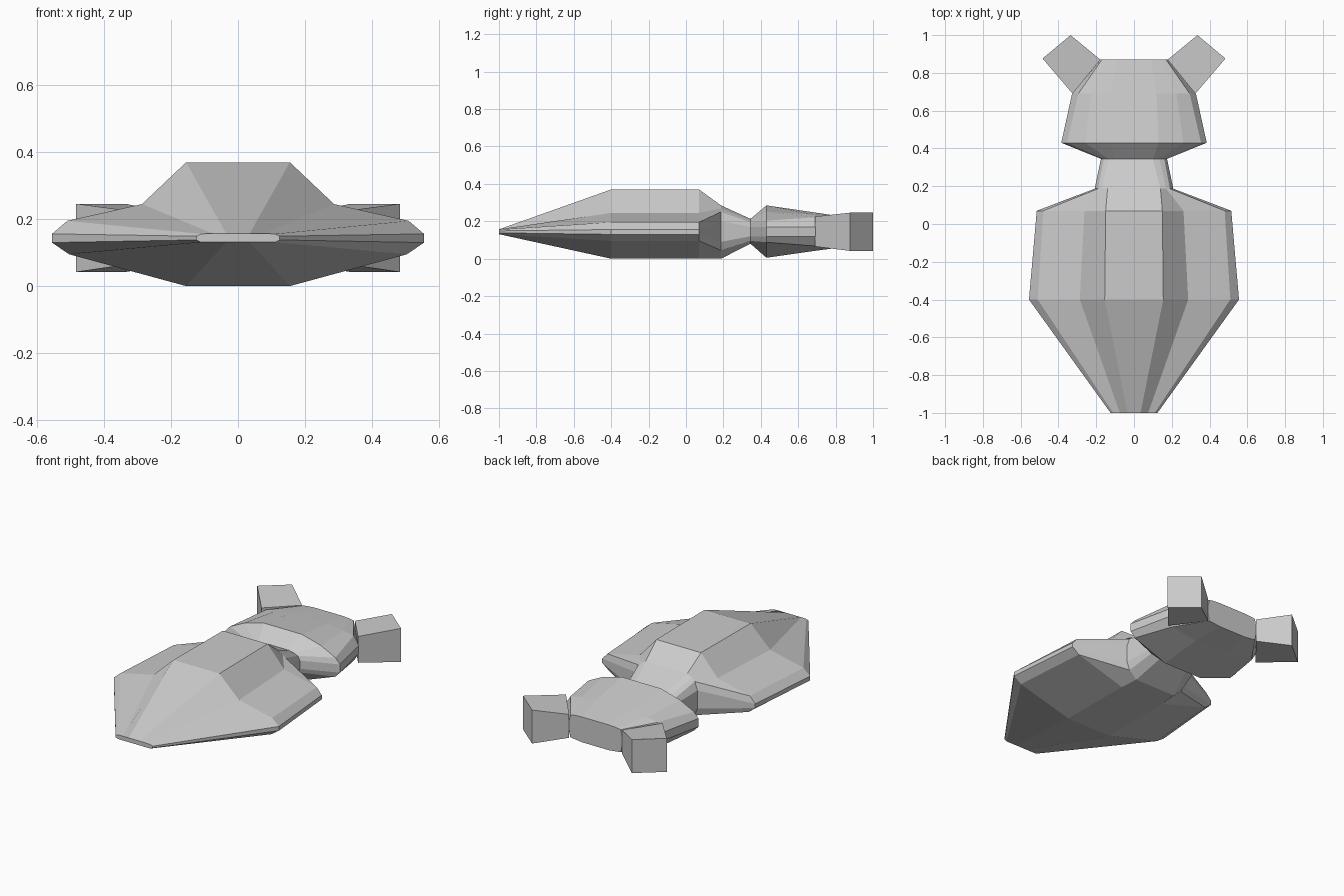
import bpy, bmesh


def finish(bm, name):
    bmesh.ops.recalc_face_normals(bm, faces=bm.faces[:])
    mesh = bpy.data.meshes.new(name)
    bm.to_mesh(mesh)
    bm.free()
    obj = bpy.data.objects.new(name, mesh)
    bpy.context.collection.objects.link(obj)
    return obj


def loft(name, sections):
    """Skin mirrored half-profiles (y, [(x, z), ...] top to bottom)."""
    bm = bmesh.new()
    rings = []
    for y, half in sections:
        pts = half + [(-x, z) for x, z in reversed(half)]
        rings.append([bm.verts.new((x, y, z)) for x, z in pts])
    for r, s in zip(rings, rings[1:]):
        for i in range(len(r)):
            j = (i + 1) % len(r)
            bm.faces.new((r[i], r[j], s[j], s[i]))
    bm.faces.new(rings[0])
    bm.faces.new(rings[-1])
    return finish(bm, name)


# Body: pointed tail, wide abdomen, shoulders and neck
neck_end = (0.345, [(0.10, 0.213), (0.135, 0.205), (0.16, 0.195), (0.175, 0.17),
                    (0.175, 0.12), (0.16, 0.095), (0.10, 0.08)])
loft("body", [
    (-1.0, [(0.035, 0.157), (0.075, 0.157), (0.11, 0.156), (0.124, 0.149),
            (0.124, 0.138), (0.11, 0.131), (0.035, 0.131)]),
    (-0.4, [(0.155, 0.37), (0.287, 0.245), (0.51, 0.195), (0.556, 0.156),
            (0.556, 0.13), (0.505, 0.095), (0.155, 0.0)]),
    (0.07, [(0.15, 0.37), (0.262, 0.245), (0.48, 0.195), (0.515, 0.156),
            (0.515, 0.13), (0.47, 0.095), (0.15, 0.0)]),
    (0.187, [(0.14, 0.285), (0.17, 0.268), (0.19, 0.25), (0.208, 0.20),
             (0.208, 0.09), (0.19, 0.045), (0.14, 0.0)]),
    neck_end,
])

# Head: flares from the neck and tapers forward
loft("head", [
    neck_end,
    (0.43, [(0.13, 0.285), (0.26, 0.25), (0.355, 0.203), (0.385, 0.17),
            (0.385, 0.12), (0.355, 0.088), (0.13, 0.005)]),
    (0.69, [(0.12, 0.247), (0.225, 0.235), (0.295, 0.222), (0.328, 0.17),
            (0.328, 0.12), (0.295, 0.068), (0.12, 0.042)]),
    (0.87, [(0.09, 0.22), (0.14, 0.217), (0.17, 0.212), (0.178, 0.17),
            (0.178, 0.12), (0.17, 0.075), (0.09, 0.066)]),
])

# Eye stalks: four-sided blocks widening outward, one per side
for side, label in ((1, "right"), (-1, "left")):
    bm = bmesh.new()
    base = [(0.325, 0.69, 0.065), (0.178, 0.87, 0.07),
            (0.178, 0.87, 0.212), (0.325, 0.69, 0.225)]
    tip = [(0.484, 0.876, 0.042), (0.336, 1.0, 0.042),
           (0.336, 1.0, 0.246), (0.484, 0.876, 0.246)]
    a, b = ([bm.verts.new((side * x, y, z)) for x, y, z in q] for q in (base, tip))
    bm.faces.new(a)
    bm.faces.new(b)
    for i in range(4):
        j = (i + 1) % 4
        bm.faces.new((a[i], a[j], b[j], b[i]))
    finish(bm, label + "_eye_stalk")
